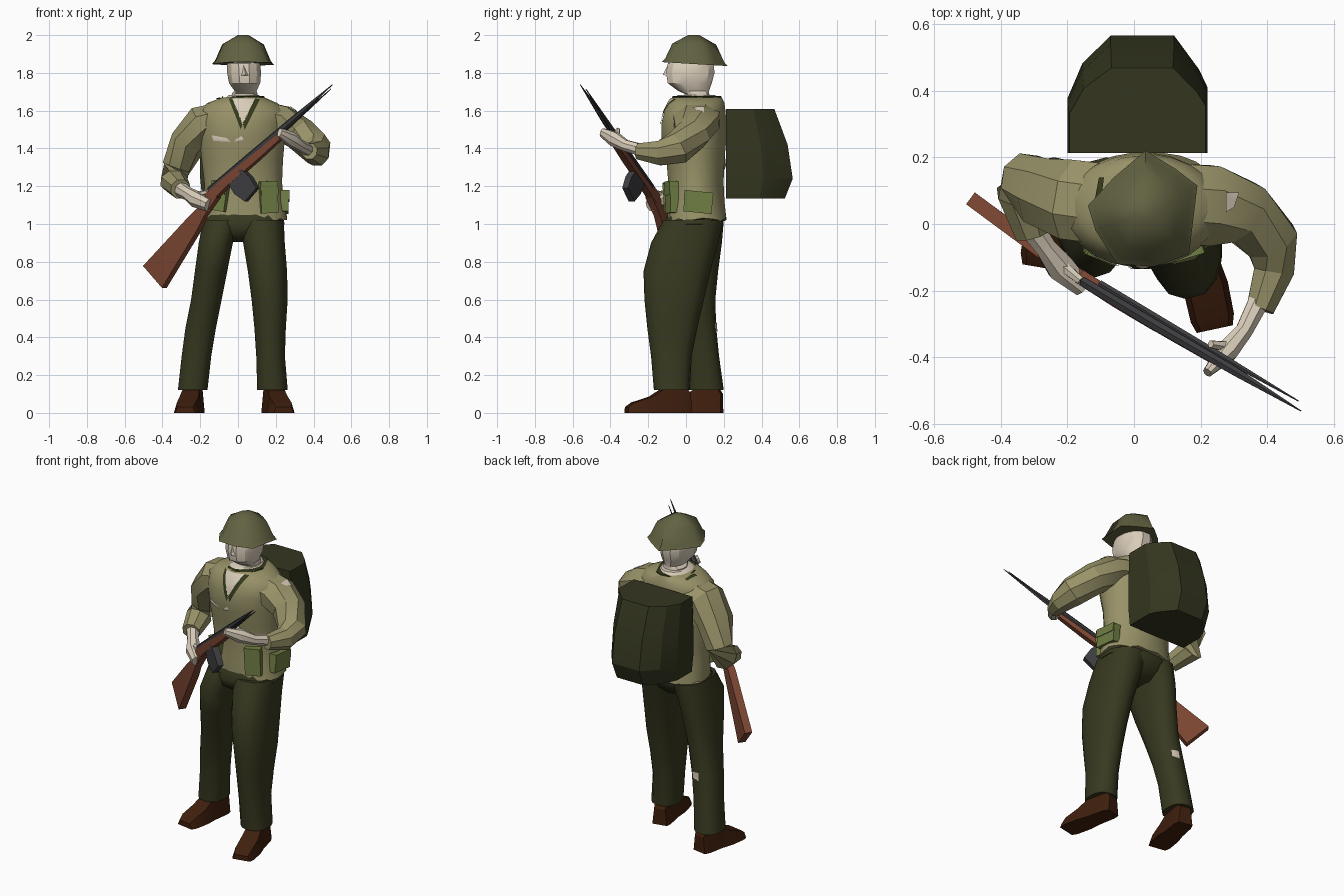
import bpy, bmesh, math, random
from mathutils import Vector

random.seed(4)
cube = bpy.data.objects.get("Cube")
if cube:
    bpy.data.objects.remove(cube)
UP = Vector((0, 0, 1))
FRONT, BACK, TOP = Vector((0, -1, 0)), Vector((0, 1, 0)), UP


def material(name, srgb):
    m = bpy.data.materials.new(name)
    m.use_nodes = True
    lin = [((c / 255 + 0.055) / 1.055) ** 2.4 for c in srgb] + [1]
    m.diffuse_color = lin
    m.node_tree.nodes["Principled BSDF"].inputs["Base Color"].default_value = lin
    return m


khaki = material("khaki shirt", (152, 146, 104))
olive = material("dark olive trousers", (56, 57, 32))
pack_green = material("pack green", (52, 54, 31))
helmet_green = material("helmet green", (98, 98, 66))
pouch_green = material("pouch green", (112, 126, 68))
collar_green = material("collar green", (52, 58, 26))
skin = material("skin", (218, 206, 186))
leather = material("brown leather", (63, 31, 13))
wood = material("red brown wood", (124, 70, 50))
metal = material("gun metal", (62, 62, 65))


def make(name, verts, faces, mat, angle=40):
    bm = bmesh.new()
    vs = [bm.verts.new(v) for v in verts]
    for f in faces:
        bm.faces.new([vs[i] for i in f])
    bmesh.ops.recalc_face_normals(bm, faces=bm.faces)
    me = bpy.data.meshes.new(name)
    bm.to_mesh(me)
    bm.free()
    me.materials.append(mat)
    ob = bpy.data.objects.new(name, me)
    bpy.context.collection.objects.link(ob)
    if angle:
        bpy.ops.object.select_all(action="DESELECT")
        ob.select_set(True)
        bpy.context.view_layer.objects.active = ob
        bpy.ops.object.shade_smooth_by_angle(angle=math.radians(angle))
    return ob


def loft(name, rings, mat, angle=40):
    """Skin a list of equal rings and cap both ends."""
    n = len(rings[0])
    faces = [(k * n + i, k * n + (i + 1) % n, (k + 1) * n + (i + 1) % n, (k + 1) * n + i)
             for k in range(len(rings) - 1) for i in range(n)]
    faces += [tuple(range(n)), tuple(range((len(rings) - 1) * n, len(rings) * n))]
    return make(name, [v for r in rings for v in r], faces, mat, angle)


def flat_ring(z, x0, x1, y0, y1, n=14, power=1.0, jag=0):
    """Horizontal rounded ring given by its extents."""
    out = []
    for i in range(n):
        a = 2 * math.pi * (i + 0.5) / n
        c, s = math.cos(a), math.sin(a)
        out.append(Vector(((x0 + x1) / 2 + (x1 - x0) / 2 * math.copysign(abs(c) ** power, c),
                           (y0 + y1) / 2 + (y1 - y0) / 2 * math.copysign(abs(s) ** power, s),
                           z + random.uniform(-jag, jag))))
    return out


def stack(name, levels, mat, n=14, power=0.85, angle=45):
    return loft(name, [flat_ring(*l, n=n, power=power) for l in levels], mat, angle)


def limb(name, path, mat, n=8, angle=25):
    """Tube along a path of (x, y, z, half width, half height)."""
    pts = [Vector(p[:3]) for p in path]
    rings = []
    for k, p in enumerate(path):
        t = (pts[min(k + 1, len(pts) - 1)] - pts[max(k - 1, 0)]).normalized()
        u = t.cross(UP).normalized()
        v = u.cross(t)
        grow = math.sqrt(2) if n == 4 else 1
        rings.append([pts[k] + grow * (u * p[3] * math.cos(a) + v * p[4] * math.sin(a))
                      for a in [2 * math.pi * (i + 0.5) / n for i in range(n)]])
    return loft(name, rings, mat, angle)


def patch(name, target, side, left, right, mat):
    """Thin plate on one side of a part, between two edges given in that side's plane."""
    bpy.context.view_layer.update()
    verts, rows, cols = [], 6, 4
    for r in range(rows + 1):
        a = Vector(left[0]).lerp(Vector(left[1]), r / rows)
        b = Vector(right[0]).lerp(Vector(right[1]), r / rows)
        for c in range(cols + 1):
            p = a.lerp(b, c / cols)
            start = Vector((p.x, p.y, 0) if side == TOP else (p.x, 0, p.y)) + side * 3
            loc = target.ray_cast(start, -side)[1]
            verts.append(loc + side * .006)
    w = cols + 1
    faces = [(r * w + c, r * w + c + 1, (r + 1) * w + c + 1, (r + 1) * w + c)
             for r in range(rows) for c in range(cols)]
    make(name, verts, faces, mat)


# Trousers: hips and two legs, the left one forward
stack("hips", [(1.05, -.17, .24, -.1, .2), (1.0, -.19, .25, -.12, .2),
               (.95, -.15, .2, -.11, .17), (.905, -.05, .09, -.05, .12)], olive, 16)
stack("left_leg", [(1.02, .0, .245, -.12, .2), (.9, .025, .25, -.185, .17),
                   (.75, .05, .262, -.225, .13), (.6, .07, .265, -.22, .095),
                   (.45, .085, .255, -.205, .06), (.3, .095, .25, -.185, .03),
                   (.12, .1, .265, -.17, .02)], olive)
right_leg = stack("right_leg", [
    (1.02, -.185, .02, -.11, .2), (.9, -.21, -.025, -.16, .19),
    (.75, -.23, -.055, -.12, .17), (.6, -.25, -.085, -.07, .155),
    (.45, -.28, -.115, -.03, .16), (.3, -.3, -.14, -.0, .175),
    (.12, -.32, -.16, .01, .2)], olive)
patch("calf_tear", right_leg, BACK, [(-.205, .43), (-.2, .48)], [(-.155, .435), (-.15, .475)], skin)


# Boots: (distance, half width, height) along the sole
def boot(name, heel, toe):
    heel, toe = Vector((*heel, 0)), Vector((*toe, 0))
    side = (toe - heel).cross(UP).normalized()
    rings = []
    for d, w, h in [(0, .045, .1), (.1, .055, .15), (.42, .058, .13),
                    (.62, .068, .085), (.9, .066, .055), (1, .055, .03)]:
        c = heel.lerp(toe, d)
        rings.append([c - side * w, c + side * w,
                      c + side * w * .75 + UP * h, c - side * w * .75 + UP * h])
    loft(name, rings, leather, 30)


boot("left_boot", (.17, .02), (.242, -.315))
boot("right_boot", (-.225, .19), (-.28, -.13))

# Shirt with an uneven hem
rings = [flat_ring(1.025, -.178, .262, -.1, .215, 24, .85, .012)]
rings += [flat_ring(*l, n=24, power=1) for l in [
    (1.12, -.18, .245, -.1, .205), (1.22, -.18, .235, -.095, .2), (1.34, -.195, .24, -.105, .205),
    (1.45, -.205, .25, -.13, .215), (1.54, -.21, .255, -.13, .215), (1.6, -.205, .26, -.115, .21),
    (1.64, -.165, .21, -.095, .205), (1.67, -.085, .14, -.075, .19)]]
shirt = loft("shirt", rings, khaki, 50)

# Open neck, lapels, collar and torn spots
patch("open_neck", shirt, FRONT, [(.022, 1.53), (-.03, 1.665)], [(.028, 1.53), (.09, 1.665)], skin)
patch("right_lapel", shirt, FRONT, [(.015, 1.5), (-.05, 1.665)], [(.025, 1.535), (-.03, 1.665)], collar_green)
patch("left_lapel", shirt, FRONT, [(.025, 1.535), (.09, 1.665)], [(.035, 1.5), (.115, 1.66)], collar_green)
patch("right_tear", shirt, FRONT, [(-.13, 1.44), (-.14, 1.47)], [(-.04, 1.435), (-.06, 1.455)], skin)
patch("left_tear", shirt, FRONT, [(-.02, 1.435), (-.01, 1.45)], [(.03, 1.445), (.02, 1.465)], skin)
patch("shoulder_mark", shirt, TOP, [(-.12, .06), (-.105, .14)], [(-.1, .06), (-.09, .14)], collar_green)
collar = [flat_ring(1.655, -.09, .145, -.078, .193, 20, 1, .008),
          flat_ring(1.669, -.085, .14, -.072, .188, 20, 1, .01)]
loft("collar", collar, collar_green)
stack("neck_base", [(1.66, -.075, .13, -.07, .175), (1.684, -.05, .11, -.045, .155)], skin, 16, 1)

# Sleeves
limb("right_sleeve", [(-.09, .06, 1.56, .13, .09), (-.18, .07, 1.535, .13, .105),
                      (-.265, .09, 1.43, .11, .095), (-.325, .13, 1.3, .085, .08),
                      (-.34, .1, 1.225, .075, .075), (-.305, -.03, 1.185, .055, .055)], khaki)
left_sleeve = limb("left_sleeve", [
    (.13, .06, 1.565, .13, .09), (.23, .055, 1.54, .13, .095),
    (.33, .035, 1.475, .1, .09), (.412, -.05, 1.4, .085, .09),
    (.42, -.14, 1.375, .065, .07), (.378, -.255, 1.385, .045, .045)], khaki)
patch("shoulder_tear", left_sleeve, TOP, [(.275, .035), (.275, .095)], [(.3, .05), (.315, .095)], skin)

# Forearms and hands
limb("right_forearm", [(-.315, -.0, 1.19, .04, .045), (-.265, -.07, 1.16, .034, .036),
                       (-.22, -.13, 1.13, .045, .045), (-.155, -.19, 1.1, .03, .035)], skin)
limb("right_thumb", [(-.22, -.12, 1.15, .02, .02), (-.16, -.17, 1.17, .013, .013)], skin, 6)
limb("left_forearm", [(.385, -.21, 1.385, .035, .035), (.33, -.32, 1.415, .028, .032),
                      (.28, -.38, 1.45, .035, .042), (.22, -.445, 1.485, .015, .025)], skin)
limb("left_thumb", [(.29, -.37, 1.45, .02, .02), (.23, -.36, 1.5, .012, .014)], skin, 6)

# Head and nose
stack("head", [(1.6, -.04, .1, .0, .14), (1.69, -.035, .105, -.01, .125),
               (1.705, -.02, .1, -.045, .125), (1.745, -.05, .12, -.1, .14),
               (1.8, -.06, .125, -.11, .155), (1.85, -.06, .12, -.1, .15),
               (1.9, -.03, .095, -.04, .12)], skin, 12, .9, 30)
make("nose", [(.03, -.098, 1.84), (.01, -.1, 1.785), (.06, -.1, 1.785), (.04, -.122, 1.79)],
     [(0, 1, 3), (0, 3, 2), (1, 2, 3)], skin, 0)

# Helmet: pointed brim outline that dips at the back, shrunk towards the crown
brim = [(.035, .22), (.125, .165), (.19, .115), (.165, -.09), (.06, -.128),
        (-.05, -.12), (-.115, -.02), (-.138, .055), (-.06, .14)]
rings = []
for z, s in [(1.847, 1), (1.866, .9), (1.952, .67), (2.0, .17)]:
    rings.append([Vector((.028 + (x - .028) * s, .04 + (y - .04) * s, z - .06 * (y - .04) * max(0, s * 2 - 1)))
                  for x, y in brim])
loft("helmet", rings, helmet_green, 50)

# Backpack: plan outline as (x, share of depth), repeated at several heights
plan = [(-.2, 0), (-.2, .46), (-.155, .76), (-.07, 1), (.12, 1), (.195, .71), (.22, .56), (.22, 0)]
rings = []
for z, depth, w in [(1.135, .31, .95), (1.24, .352, 1), (1.42, .325, 1), (1.608, .255, .97)]:
    rings.append([Vector((.01 + (x - .01) * w, .213 + f * depth, z)) for x, f in plan])
loft("backpack", rings, pack_green, 15)


# Belt pouches with a flap plate
def pouch(name, x, y, z, size, turn, lean):
    for part, out, rise, h in (("", 0, 0, size[2]), ("_flap", .004, size[2] * .3, size[2] * .45)):
        bpy.ops.mesh.primitive_cube_add(size=1)
        ob = bpy.context.object
        ob.name = name + part
        ob.scale = (size[0], size[1], h)
        ob.rotation_euler = (0, lean, turn)
        ob.location = (x + out * math.sin(turn), y - out * math.cos(turn), z + rise)
        ob.data.materials.append(pouch_green)


pouch("front_pouch", .16, -.075, 1.14, (.095, .045, .165), .3, -.05)
pouch("side_pouch", .245, .065, 1.115, (.15, .045, .11), math.pi / 2, .1)
pouch("right_pouch", -.095, -.08, 1.145, (.085, .05, .15), -.4, .15)

# Rifle: stock, fore end, barrel, under rod and magazine
limb("rifle_stock", [(-.44, .04, .72, .022, .085), (-.23, -.115, 1.0, .022, .045),
                     (-.19, -.14, 1.06, .02, .03), (-.12, -.185, 1.16, .022, .03)], wood, 4)
limb("fore_end", [(-.15, -.165, 1.135, .022, .028), (-.05, -.23, 1.23, .022, .024),
                  (.1, -.32, 1.355, .02, .02), (.25, -.41, 1.485, .016, .014)], wood, 4)
limb("barrel", [(-.15, -.175, 1.175, .016, .022), (.05, -.295, 1.345, .018, .022),
                (.3, -.44, 1.56, .015, .017), (.5, -.56, 1.738, .002, .002)], metal, 6)
limb("under_rod", [(-.1, -.18, 1.2, .012, .012), (.25, -.39, 1.5, .012, .012),
                   (.492, -.53, 1.715, .002, .002)], metal, 6)
limb("magazine", [(-.01, -.255, 1.255, .02, .055), (.03, -.28, 1.205, .02, .065),
                  (.075, -.305, 1.155, .018, .05)], metal, 4)
